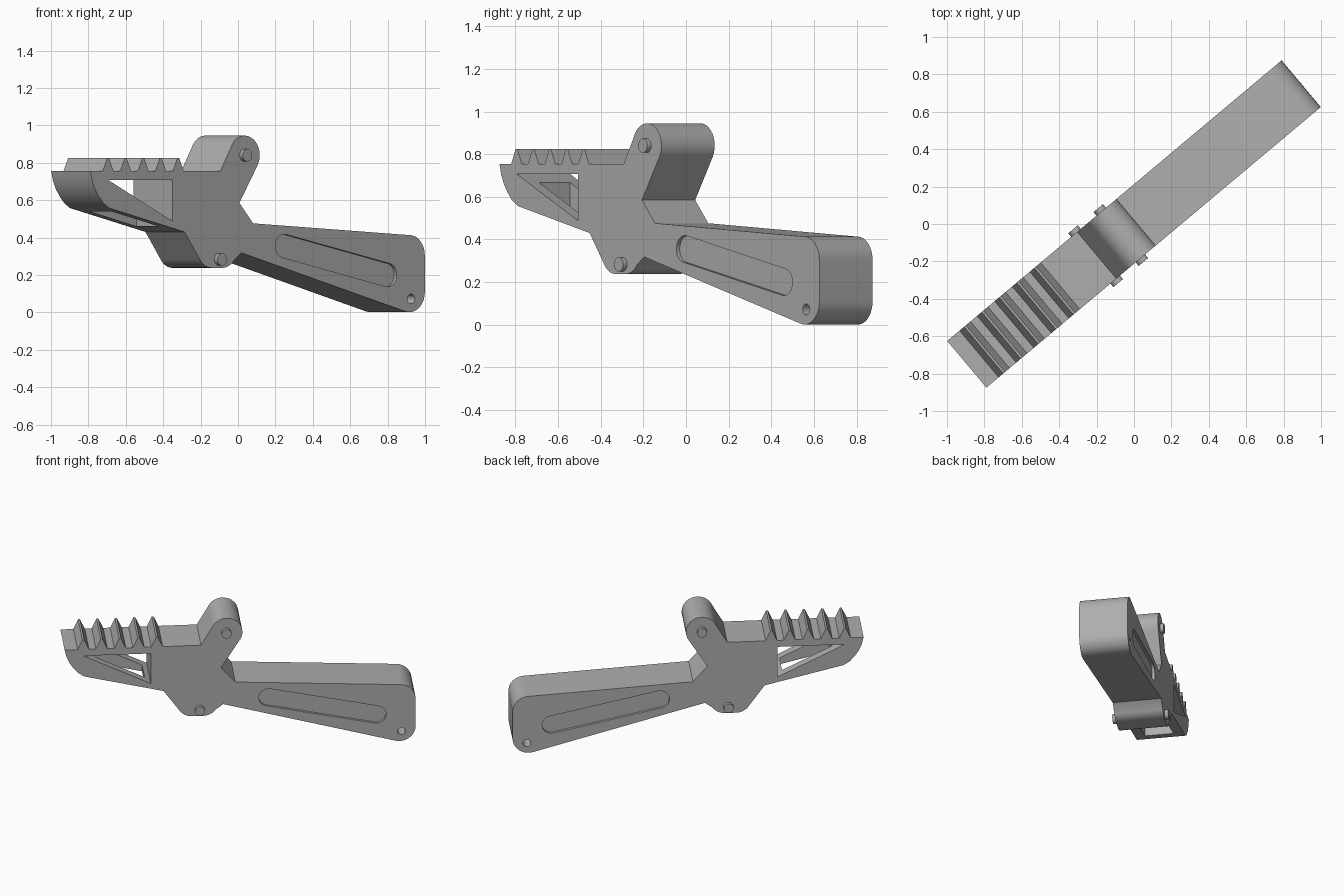
import bpy, bmesh, math
from mathutils import Matrix

if "Cube" in bpy.data.objects:
    bpy.data.objects.remove(bpy.data.objects["Cube"], do_unlink=True)

HALF = 0.163                                     # half thickness of the tool
TURN = Matrix.Rotation(math.radians(40), 4, 'Z')  # tool lies on a diagonal

grey = bpy.data.materials.new("plain_grey")
grey.use_nodes = True
grey.diffuse_color = (0.42, 0.42, 0.42, 1)
grey.node_tree.nodes["Principled BSDF"].inputs["Base Color"].default_value = grey.diffuse_color


def arc(cx, cz, r, start, end, steps=10):
    """Points on an arc in the side profile, angles in degrees."""
    angles = [math.radians(start + (end - start) * i / steps) for i in range(steps + 1)]
    return [(cx + r * math.cos(a), cz + r * math.sin(a)) for a in angles]


def slab(name, profile, y0, y1):
    """Extrude a side profile across the thickness of the tool."""
    bm = bmesh.new()
    face = bm.faces.new([bm.verts.new((x, y0, z)) for x, z in profile])
    out = bmesh.ops.extrude_face_region(bm, geom=[face])
    moved = [v for v in out["geom"] if isinstance(v, bmesh.types.BMVert)]
    bmesh.ops.translate(bm, verts=moved, vec=(0, y1 - y0, 0))
    bmesh.ops.recalc_face_normals(bm, faces=bm.faces)
    bm.transform(TURN)
    mesh = bpy.data.meshes.new(name)
    bm.to_mesh(mesh)
    bm.free()
    mesh.materials.append(grey)
    obj = bpy.data.objects.new(name, mesh)
    bpy.context.collection.objects.link(obj)
    return obj


def cut(obj, name, profile, y0, y1):
    """Cut an extruded profile out of an object."""
    cutter = slab(name, profile, y0, y1)
    cutter.hide_render = True
    mod = obj.modifiers.new(name, 'BOOLEAN')
    mod.operation, mod.solver, mod.object = 'DIFFERENCE', 'EXACT', cutter
    bpy.context.view_layer.objects.active = obj
    bpy.ops.object.modifier_apply(modifier=name)
    bpy.data.objects.remove(cutter, do_unlink=True)


# Body outline: toothed jaw, upper lobe, handle, lower lobe
outline = [(-1.167, 0.755)]
for i in range(5):
    peak = -1.043 + 0.1225 * i
    outline += [(peak - 0.038, 0.755), (peak - 0.006, 0.825),
                (peak + 0.006, 0.825), (peak + 0.038, 0.755)]
outline += [(-0.26, 0.755)]
outline += arc(-0.09, 0.84, 0.105, 157, -28, 18)
outline += [(-0.127, 0.585), (-0.032, 0.476)]
outline += arc(1.06, 0.306, 0.107, 86, 0, 8)
outline += arc(1.06, 0.108, 0.107, 0, -105, 10)
outline += [(-0.112, 0.318)]
outline += arc(-0.245, 0.338, 0.1, -35, -90, 6)
outline += arc(-0.32, 0.338, 0.1, -90, -150, 6)
outline += [(-0.509, 0.43), (-1.034, 0.557), (-1.075, 0.583), (-1.108, 0.62),
            (-1.135, 0.66), (-1.155, 0.705)]
body = slab("body", outline, -HALF, HALF)

# Triangular window through the jaw and slot through its lower bar
cut(body, "jaw_window", [(-1.043, 0.708), (-0.594, 0.708), (-0.594, 0.488)], -0.3, 0.3)
cut(body, "jaw_floor_slot", [(-0.96, 0.4), (-0.63, 0.4), (-0.63, 0.6), (-0.96, 0.69)],
    -0.095, 0.095)

# Hole at the end of the handle
cut(body, "handle_hole", arc(1.072, 0.072, 0.026, 0, 345, 23), -0.3, 0.3)

# Shallow grip recess on both sides
recess = arc(0.187, 0.355, 0.063, 78, 258, 14) + arc(0.908, 0.2, 0.063, -102, 78, 14)
for side in (-1, 1):
    cut(body, "grip_recess", recess, side * (HALF - 0.02), side * 0.3)

# Pivot pins standing out of both sides
parts = [body]
for name, x, z in (("upper_pin", -0.092, 0.84), ("lower_pin", -0.268, 0.283)):
    parts.append(slab(name, arc(x, z, 0.033, 0, 345, 23), -0.188, 0.188))

# Smooth the round surfaces, keep edges sharp
bpy.ops.object.select_all(action='DESELECT')
for obj in parts:
    obj.select_set(True)
bpy.context.view_layer.objects.active = body
bpy.ops.object.shade_smooth_by_angle(angle=math.radians(28))
